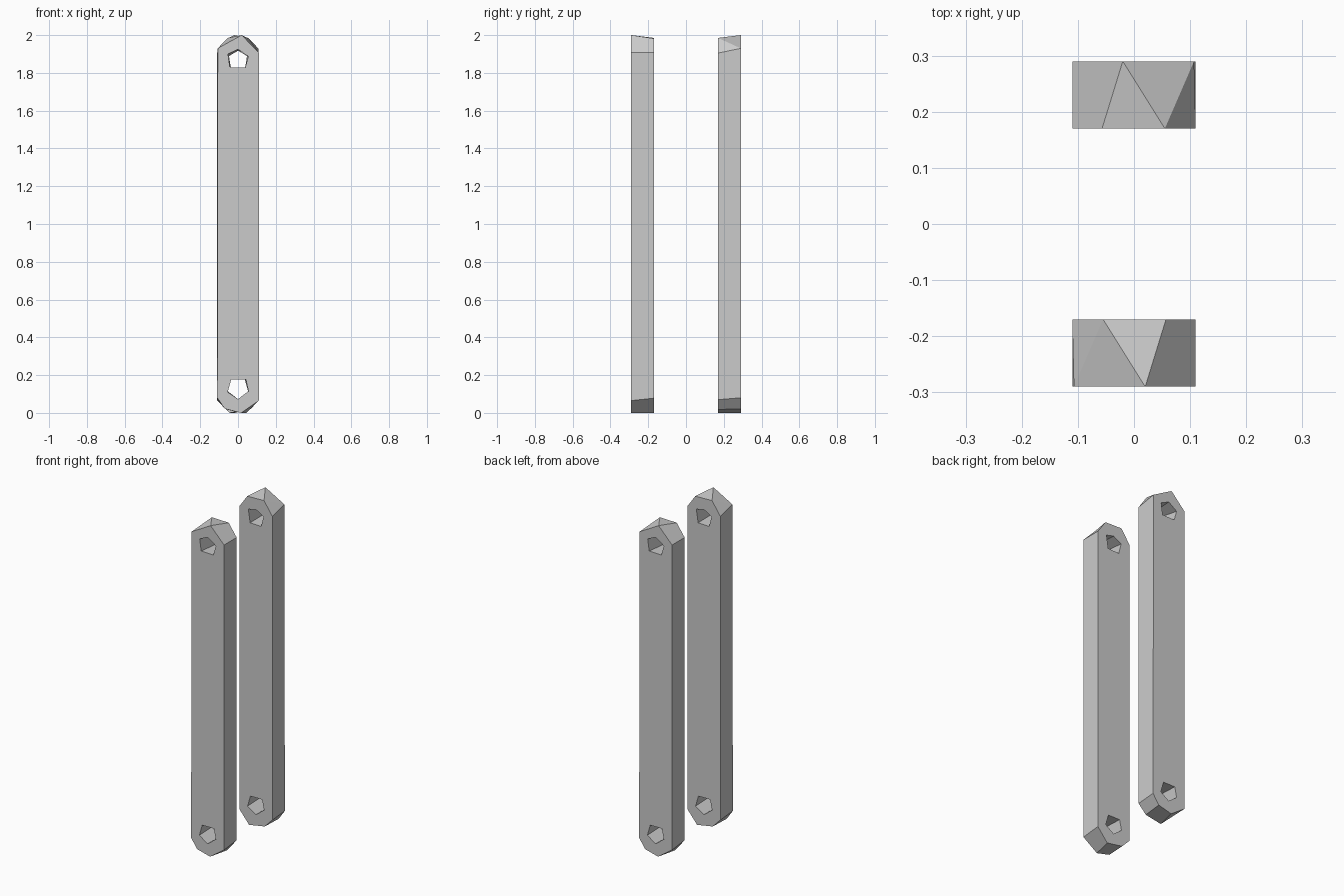
import bpy, bmesh
from mathutils import Vector
from mathutils.geometry import tessellate_polygon

if "Cube" in bpy.data.objects:
    bpy.data.objects.remove(bpy.data.objects["Cube"])

Y_OUT, Y_IN = -0.29, -0.17

# Outline pairs (outer x, z) -> (inner x, z); repeated points make triangular facets
RIM = [
    ((-0.107, 1.93), (-0.11, 1.905)), ((-0.107, 1.93), (-0.055, 1.985)),
    ((0.02, 2.0), (-0.055, 1.985)), ((0.02, 2.0), (0.057, 1.982)),
    ((0.11, 1.907), (0.11, 1.907)),
    ((0.11, 0.065), (0.11, 0.078)), ((0.017, 0.0), (0.045, 0.0)),
    ((-0.07, 0.022), (-0.06, 0.018)), ((-0.11, 0.08), (-0.11, 0.07)),
]
# Five-sided pin holes, slightly twisted through the bar
TOP_HOLE = [
    ((-0.053, 1.90), (-0.052, 1.887)), ((0.0, 1.925), (0.0, 1.917)),
    ((0.055, 1.887), (0.05, 1.905)), ((0.038, 1.828), (0.038, 1.826)),
    ((-0.043, 1.83), (-0.036, 1.824)),
]
LOW_HOLE = [
    ((-0.036, 0.176), (-0.042, 0.176)), ((0.042, 0.176), (0.036, 0.176)),
    ((0.055, 0.115), (0.055, 0.11)), ((0.0, 0.073), (0.0, 0.073)),
    ((-0.055, 0.11), (-0.055, 0.115)),
]


def make_bar(name, turn):
    bm = bmesh.new()
    cache = {}

    def vert(p, y):
        key = (p, y)
        if key not in cache:
            cache[key] = bm.verts.new((turn * p[0], turn * y, p[1]))
        return cache[key]

    # Side walls and hole walls
    for loop in (RIM, TOP_HOLE, LOW_HOLE):
        for (a, b), (c, d) in zip(loop, loop[1:] + loop[:1]):
            quad = [vert(a, Y_OUT), vert(c, Y_OUT), vert(d, Y_IN), vert(b, Y_IN)]
            bm.faces.new(list(dict.fromkeys(quad)))

    # Flat outer and inner faces with the holes left open
    for side, y in ((0, Y_OUT), (1, Y_IN)):
        loops = [list(dict.fromkeys(pair[side] for pair in loop))
                 for loop in (RIM, TOP_HOLE, LOW_HOLE)]
        points = [p for loop in loops for p in loop]
        tris = tessellate_polygon([[Vector((x, z, 0)) for x, z in loop] for loop in loops])
        faces = [bm.faces.new([vert(points[i], y) for i in t]) for t in tris]
        bm.normal_update()
        inner_edges = [e for e in {e for f in faces for e in f.edges}
                       if all(f in faces for f in e.link_faces)]
        bmesh.ops.beautify_fill(bm, faces=faces, edges=inner_edges)

    bmesh.ops.recalc_face_normals(bm, faces=bm.faces[:])
    mesh = bpy.data.meshes.new(name)
    bm.to_mesh(mesh)
    bm.free()
    bpy.context.collection.objects.link(bpy.data.objects.new(name, mesh))


# Two matching bars, the rear one turned half a circle about z
make_bar("front_link_bar", 1)
make_bar("rear_link_bar", -1)
